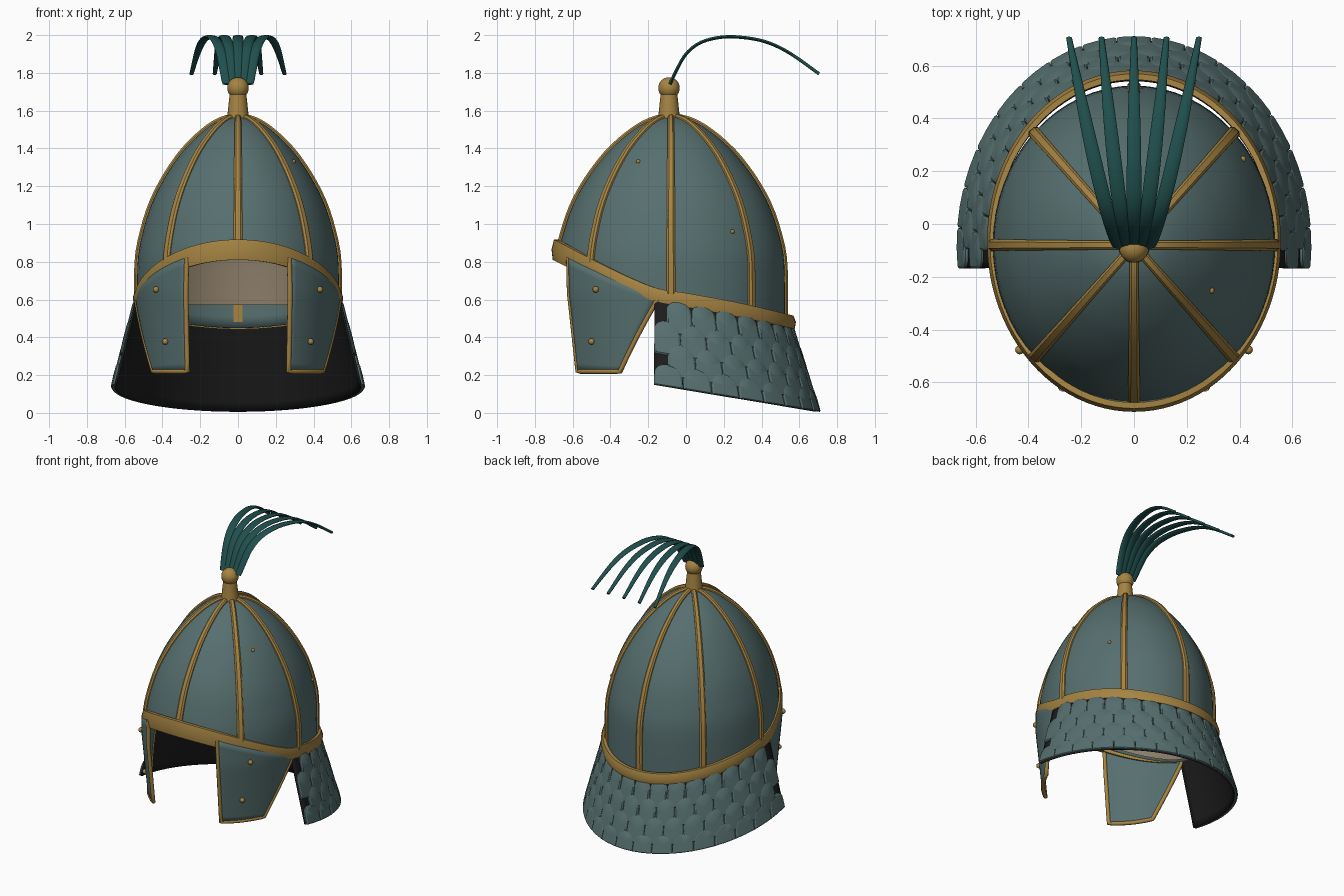
import bpy, bmesh, math
from mathutils import Vector
from math import sin, cos, pi, acos, asin

if "Cube" in bpy.data.objects:
    bpy.data.objects.remove(bpy.data.objects["Cube"])


def material(name, col):
    m = bpy.data.materials.new(name)
    m.diffuse_color = (*col, 1)
    m.use_nodes = True
    m.node_tree.nodes["Principled BSDF"].inputs["Base Color"].default_value = m.diffuse_color
    return m


STEEL = material("teal_steel", (0.095, 0.16, 0.16))
GOLD = material("old_gold", (0.38, 0.23, 0.055))
BLACK = material("black_leather", (0.012, 0.012, 0.012))
PLUME = material("dark_green_plume", (0.014, 0.078, 0.074))
TAN = material("tan_lining", (0.26, 0.205, 0.14))


def lerp(a, b, t):
    return a + (b - a) * t


def curve(table, x):
    """Smooth interpolation through (x, value) pairs."""
    x = min(max(x, table[0][0]), table[-1][0])
    n = len(table)
    i = next(k for k in range(n - 1) if x <= table[k + 1][0])
    def slope(k):
        a, b = table[max(k - 1, 0)], table[min(k + 1, n - 1)]
        return (b[1] - a[1]) / (b[0] - a[0])
    (x0, y0), (x1, y1) = table[i], table[i + 1]
    h = x1 - x0
    t = (x - x0) / h
    return ((2*t**3 - 3*t*t + 1) * y0 + (t**3 - 2*t*t + t) * h * slope(i)
            + (3*t*t - 2*t**3) * y1 + (t**3 - t*t) * h * slope(i + 1))


def finish(name, bm, mat, angle=40, thick=0):
    bmesh.ops.remove_doubles(bm, verts=bm.verts, dist=1e-5)
    bmesh.ops.recalc_face_normals(bm, faces=bm.faces)
    me = bpy.data.meshes.new(name)
    bm.to_mesh(me)
    bm.free()
    me.materials.append(mat)
    ob = bpy.data.objects.new(name, me)
    bpy.context.collection.objects.link(ob)
    if thick:
        mod = ob.modifiers.new("thickness", 'SOLIDIFY')
        mod.thickness, mod.offset = thick, 0
    bpy.ops.object.select_all(action='DESELECT')
    ob.select_set(True)
    bpy.context.view_layer.objects.active = ob
    bpy.ops.object.shade_smooth_by_angle(angle=math.radians(angle))
    return ob


def grid(name, rows, mat, wrap_col=False, wrap_row=False, caps=False, **kw):
    """Skin a list of point rows."""
    bm = bmesh.new()
    vs = [[bm.verts.new(p) for p in r] for r in rows]
    nr, nc = len(rows), len(rows[0])
    for i in range(nr if wrap_row else nr - 1):
        for j in range(nc if wrap_col else nc - 1):
            a, b = vs[i], vs[(i + 1) % nr]
            k = (j + 1) % nc
            bm.faces.new((a[j], a[k], b[k], b[j]))
    if caps:
        bm.faces.new(vs[0])
        bm.faces.new(vs[-1])
    return finish(name, bm, mat, **kw)


# Shared shapes: angle 0 points to the front (-y), pi/2 to +x
def ell(a, rx, ry, cy, z=0):
    return Vector((rx * sin(a), cy - ry * cos(a), z))


RIM_LOW = [(-.71, .81), (-.5, .71), (-.3, .635), (-.15, .588), (0, .562), (.3, .505), (.58, .445)]
RIM_TOP = [(-.71, .918), (-.5, .81), (-.3, .715), (-.15, .658), (0, .635), (.3, .58), (.58, .515)]
DOME = [(.4, .53), (.7, .53), (.85, .522), (1, .488), (1.1, .455), (1.2, .408), (1.3, .348),
        (1.4, .272), (1.5, .165), (1.55, .08), (1.57, 0)]


def rim_mid(y):
    return (curve(RIM_LOW, y) + curve(RIM_TOP, y)) / 2


def dome_pt(a, z, k=1.0):
    r = curve(DOME, z) * k
    return ell(a, r, r * 1.13, -.08, z)


def dome_rows(k, floor, drop, n=64, m=30):
    rows = []
    for i in range(n):
        a = 2 * pi * i / n
        z0 = max(floor, rim_mid(-.065 - .645 * cos(a)) - drop)
        rows.append([dome_pt(a, lerp(z0, 1.57, 1 - (1 - j / m) ** 1.6), k) for j in range(m + 1)])
    return rows


# Bowl and its lining
grid("helmet_bowl", dome_rows(1, 0, .03), STEEL, wrap_row=True, thick=.01)
grid("bowl_lining", dome_rows(.97, .57, .02), TAN, wrap_row=True)

# Tilted brow band
rows = []
for i in range(96):
    a = 2 * pi * i / 96
    y = -.065 - .645 * cos(a)
    lo, hi = curve(RIM_LOW, y), curve(RIM_TOP, y)
    sec = [(.955, lo), (.99, lo), (1, (lo + hi) / 2), (.98, hi), (.945, hi)]
    rows.append([ell(a, .557 * s, .647 * s, -.065, z) for s, z in sec])
grid("brow_band", rows, GOLD, wrap_col=True, wrap_row=True)

# Eight ribs over the bowl
for k in range(8):
    a = k * pi / 4
    z0 = rim_mid(-.065 - .645 * cos(a))
    zs = [lerp(z0, 1.568, 1 - (1 - j / 24) ** 1.6) for j in range(25)]
    pts = [dome_pt(a, z) for z in zs]
    out = ell(a, 1, 1.13, 0).normalized()
    side = Vector((-out.y, out.x, 0))
    rows = []
    for j, p in enumerate(pts):
        d = (pts[min(j + 1, 24)] - pts[max(j - 1, 0)]).normalized()
        n = side.cross(d).normalized()
        w = lerp(.024, .016, j / 24)
        rows.append([p + side * (w * s) + n * h
                     for s, h in ((-1, -.008), (-1, .012), (-.55, .021), (.55, .021), (1, .012), (1, -.008))])
    grid("bowl_rib", rows, GOLD, wrap_col=True, caps=True, angle=25)

# Finial: tapered socket and ball
rows = [[Vector((r * cos(t * pi / 12), -.09 + r * sin(t * pi / 12), z)) for t in range(24)]
        for r, z in ((.06, 1.545), (.056, 1.575), (.044, 1.69))]
grid("finial_socket", rows, GOLD, wrap_col=True, caps=True)


def ball(name, p, r, seg=24):
    bm = bmesh.new()
    bmesh.ops.create_uvsphere(bm, u_segments=seg, v_segments=seg // 2, radius=r)
    bmesh.ops.translate(bm, verts=bm.verts, vec=p)
    finish(name, bm, GOLD, 60)


ball("finial_ball", (0, -.09, 1.72), .057)

# Plume: five flattened strands arching backwards
PY = [(0, -.085), (.1, -.05), (.2, 0), (.3, .07), (.4, .16), (.5, .26), (.65, .41), (.8, .54), (1, .705)]
PZ = [(0, 1.74), (.1, 1.815), (.2, 1.9), (.3, 1.957), (.4, 1.985), (.5, 1.991), (.65, 1.968), (.8, 1.91), (1, 1.795)]
for k in range(-2, 3):
    rows = []
    for j in range(33):
        t = j / 32
        y, z = curve(PY, t), curve(PZ, t)
        d = Vector((0, curve(PY, t + .01) - curve(PY, t - .01), curve(PZ, t + .01) - curve(PZ, t - .01))).normalized()
        n = Vector((0, -d.z, d.y))
        x = k * lerp(.028, .123, ((y + .085) / .79) ** .8)
        w = curve([(0, .026), (.5, .027), (1, .011)], t)
        rows.append([Vector((x + w * cos(q * pi / 5), y, z)) + n * (.009 * sin(q * pi / 5)) for q in range(10)])
    grid("plume_strand", rows, PLUME, wrap_col=True, caps=True, angle=60)


# Cheek guards with gold edging
def cheek_pt(u, v, side, off=0):
    top = lerp(.52, 1.468, u)
    zt = rim_mid(-.075 - .635 * cos(top))
    a = lerp(lerp(.556, 1.086, u), top, v)
    z = lerp(.22, zt, v)
    s = lerp(.93, 1, min(1, (z - .22) / .42)) + off
    p = ell(a, .545 * s, .63 * s, -.075, z)
    p.x *= side
    return p


for side in (-1, 1):
    grid("cheek_guard", [[cheek_pt(i / 14, j / 14, side) for j in range(15)] for i in range(15)], STEEL, thick=.016)
    path = ([cheek_pt(0, 1 - j / 12, side) for j in range(12)] + [cheek_pt(i / 12, 0, side) for i in range(12)]
            + [cheek_pt(1, j / 12, side) for j in range(13)])
    rows = []
    for i, p in enumerate(path):
        d = (path[min(i + 1, len(path) - 1)] - path[max(i - 1, 0)]).normalized()
        o = Vector((p.x, p.y + .075, 0))
        o = (o - d * o.dot(d)).normalized()
        b = d.cross(o)
        rows.append([p + (o * cos(q * pi / 4) + b * sin(q * pi / 4)) * .0135 for q in range(8)])
    grid("cheek_edging", rows, GOLD, wrap_col=True, caps=True, angle=60)
    for u, v in ((.42, .83), (.4, .3)):
        ball("cheek_rivet", cheek_pt(u, v, side, .02), .017, 12)

# Small rivets on the bowl
for a, z in ((pi - 2.05, 1.33), (2.18, .96)):
    ball("bowl_rivet", dome_pt(a, z, 1.01), .012, 12)


# Neck guard: dark flared sheet
def neck_pt(u, v, off=0):
    at, ab = lerp(1.422, 2 * pi - 1.422, u), lerp(1.456, 2 * pi - 1.456, u)
    t = ell(at, .535 + off, .622 + off, -.075)
    t.z = rim_mid(t.y)
    b = ell(ab, .652 + off, .772 + off, -.08)
    b.z = .15 - (b.y + .17) * .165
    return t.lerp(b, v)


grid("neck_guard_sheet", [[neck_pt(i / 60, j / 10) for j in range(11)] for i in range(61)], BLACK, thick=.012)

# Four staggered rows of round-topped scales, lower rows lapping over upper ones
bm = bmesh.new()
COUNT = 17
for r in range(4):
    shift = 1 - r % 2
    v0 = (.03, .27, .51, .75)[r]
    v1 = min(1, v0 + .38)
    base = .005 + .002 * r
    for c in range(COUNT - shift):
        u0 = (c + .5 + .5 * shift) / COUNT
        w = .495 / COUNT
        arch = [(w * cos(q * pi / 10), v0 + .14 * (1 - sin(q * pi / 10) ** .8)) for q in range(11)]
        outline = arch + [(-w, v1), (0, v1), (w, v1)]
        vm = (v0 + v1) / 2
        rings = [[bm.verts.new(neck_pt(u0 + du * s, lerp(vm, v, lerp(1, s, .8)), o)) for du, v in outline]
                 for s, o in ((1, .002), (.99, base + .005), (.86, base + .011))]
        for a, b in zip(rings, rings[1:]):
            for i in range(len(a)):
                k = (i + 1) % len(a)
                bm.faces.new((a[i], a[k], b[k], b[i]))
        mid = bm.verts.new(neck_pt(u0, vm, base + .013))
        for i in range(len(outline)):
            bm.faces.new((rings[2][i], rings[2][(i + 1) % len(outline)], mid))
finish("neck_guard_scales", bm, STEEL, 30)
